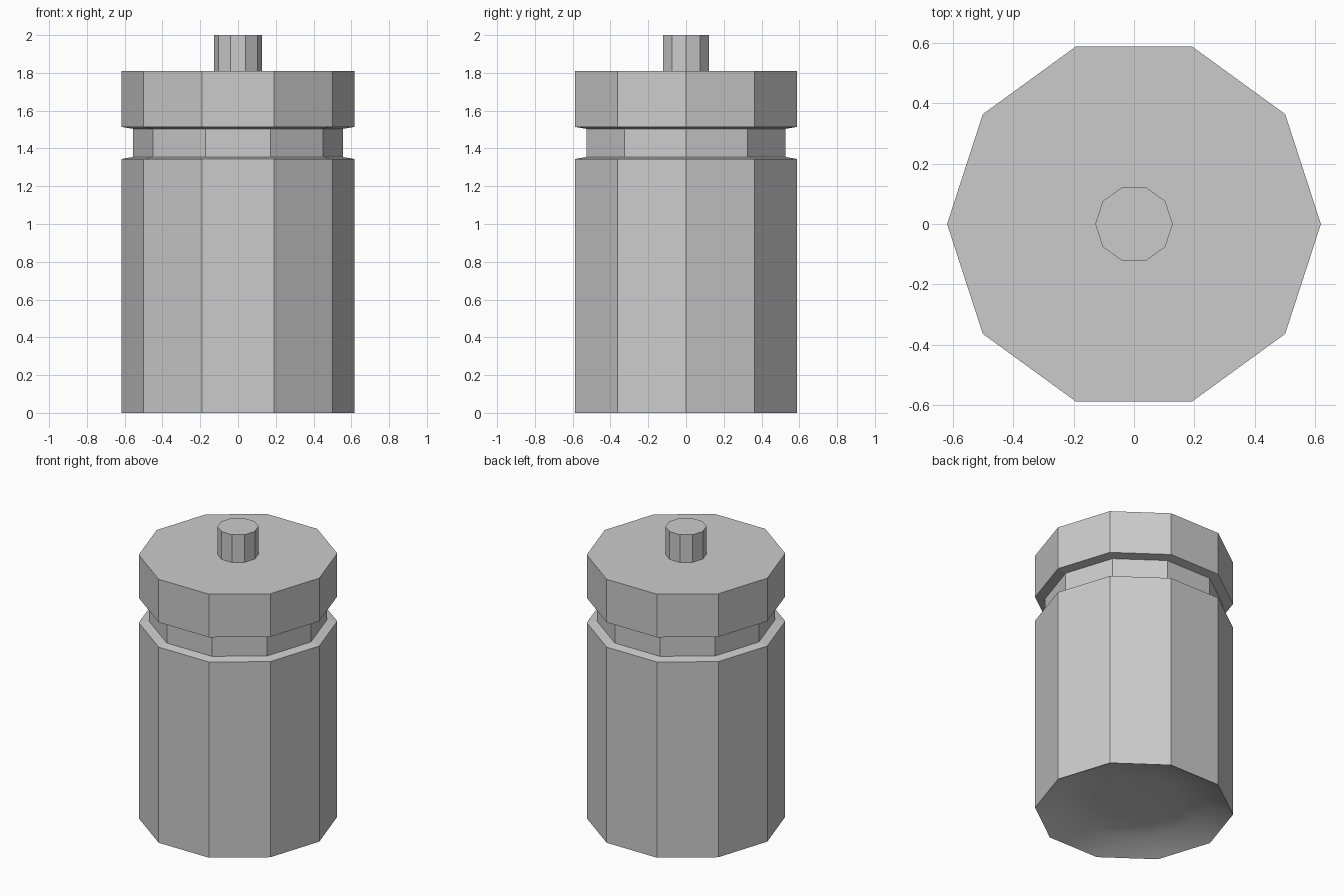
import bpy, bmesh, math

if "Cube" in bpy.data.objects:
    bpy.data.objects.remove(bpy.data.objects["Cube"])

SIDES = 10


def lathe(name, profile):
    """Ten-sided solid of revolution; both profile ends are capped."""
    bm = bmesh.new()
    rings = []
    for r, z in profile:
        rings.append([bm.verts.new((r * math.cos(2 * math.pi * i / SIDES),
                                    r * math.sin(2 * math.pi * i / SIDES), z))
                      for i in range(SIDES)])
    for a, b in zip(rings, rings[1:]):
        for i in range(SIDES):
            j = (i + 1) % SIDES
            bm.faces.new((a[i], a[j], b[j], b[i]))
    bm.faces.new(rings[0][::-1])
    bm.faces.new(rings[-1])
    bmesh.ops.recalc_face_normals(bm, faces=bm.faces)
    mesh = bpy.data.meshes.new(name)
    bm.to_mesh(mesh)
    bm.free()
    obj = bpy.data.objects.new(name, mesh)
    bpy.context.collection.objects.link(obj)
    return obj


# Cell: dished base, long wall, recessed neck, cap band, top terminal
cell = lathe("battery_cell", [
    (0.28, 0.094), (0.46, 0.08), (0.618, 0.0),
    (0.618, 1.344), (0.555, 1.355),
    (0.555, 1.504), (0.618, 1.514),
    (0.618, 1.81), (0.128, 1.81), (0.128, 2.0),
])

# Only the dished base is softly shaded
for face in cell.data.polygons:
    face.use_smooth = face.center.z < 0.1 and face.normal.z < -0.3
